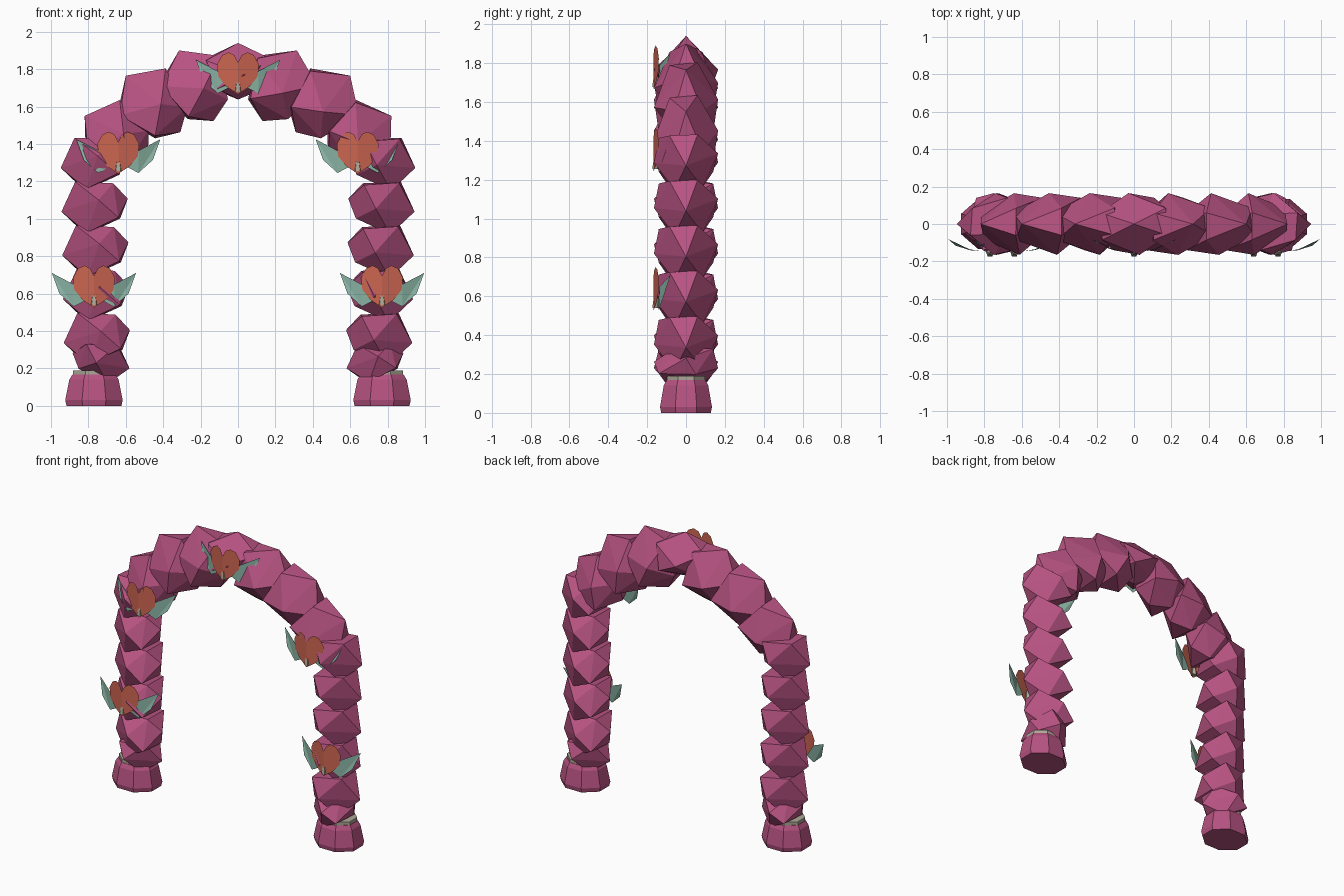
import bpy, bmesh, math
from mathutils import Vector, Matrix

cube = bpy.data.objects.get("Cube")
if cube:
    bpy.data.objects.remove(cube, do_unlink=True)


def material(name, rgb):
    m = bpy.data.materials.new(name)
    m.use_nodes = True
    m.diffuse_color = (*rgb, 1)
    bsdf = m.node_tree.nodes["Principled BSDF"]
    bsdf.inputs["Base Color"].default_value = (*rgb, 1)
    bsdf.inputs["Roughness"].default_value = 0.8
    return m


PINK = material("dusky pink", (0.47, 0.085, 0.22))
ORANGE = material("coral orange", (0.6, 0.13, 0.08))
TEAL = material("sage teal", (0.24, 0.43, 0.35))
BEIGE = material("stone beige", (0.42, 0.39, 0.31))


def finish(bm, name, mat):
    me = bpy.data.meshes.new(name)
    bm.to_mesh(me)
    bm.free()
    me.materials.append(mat)
    ob = bpy.data.objects.new(name, me)
    bpy.context.collection.objects.link(ob)
    return ob


# Faceted block, as (along arch, outward, depth); each side point is
# repeated by a half turn about the outward axis
SIDE = [(-.18, .09, .06), (-.03, -.03, .165), (.17, .08, .085),
        (.11, -.13, .14), (-.12, -.14, .05)]
BLOCK = [(0, .21, 0), (0, -.21, 0)] + SIDE + [(-t, r, -d) for t, r, d in SIDE]


def block(name, apex, angle, depth=1.0, length=1.0, turn=0.0):
    a = math.radians(angle)
    out = Vector((-math.sin(a), 0, math.cos(a)))
    along = Vector((math.cos(a), 0, math.sin(a)))
    centre = Vector((apex[0], 0, apex[1])) - out * .21 * depth
    spin = Matrix.Rotation(turn, 3, "Z")
    bm = bmesh.new()
    for t, r, d in BLOCK:
        p = centre + along * t * length + out * r * depth + Vector((0, d, 0))
        bm.verts.new(spin @ p)
    hull = bmesh.ops.convex_hull(bm, input=bm.verts)
    spare = {v for v in hull["geom_interior"] if isinstance(v, bmesh.types.BMVert)}
    bmesh.ops.delete(bm, geom=list(spare), context="VERTS")
    bmesh.ops.dissolve_limit(bm, angle_limit=.12, verts=bm.verts, edges=bm.edges)
    bmesh.ops.recalc_face_normals(bm, faces=bm.faces)
    finish(bm, name, PINK)


# Arch: crown block, then each half as a half turn of the other
block("crown_block", (0, 1.94), 0, .72)
for side, turn in (("right", 0), ("left", math.pi)):
    block(side + "_upper_block", (-.315, 1.90), 26, 1, 1, turn)
    block(side + "_shoulder_block", (-.6, 1.765), 44, 1, 1, turn)
    block(side + "_haunch_block", (-.82, 1.55), 58, .95, .95, turn)
    for i in range(5):
        block(f"{side}_column_block_{i + 1}", (-.948 + .004 * i, 1.272 - .234 * i),
              101, .86, .8, turn)
    block(side + "_foot_block", (-.58, .2), 255, .75, .6, turn)


# Pots with a rim
def turned(name, profile, mat, x):
    bm = bmesh.new()
    n = 8
    rings = []
    for r, z in profile:
        ring = []
        for k in range(n):
            a = math.tau * (k + .5) / n
            ring.append(bm.verts.new((x + r * 1.08 * math.cos(a), r * .94 * math.sin(a), z)))
        rings.append(ring)
    for lo, hi in zip(rings, rings[1:]):
        for k in range(n):
            j = (k + 1) % n
            bm.faces.new((lo[k], lo[j], hi[j], hi[k]))
    bm.faces.new(rings[0][::-1])
    bm.faces.new(rings[-1])
    finish(bm, name, mat)


for side, x in (("right", -.77), ("left", .77)):
    turned(side + "_pot", [(.147, 0), (.154, .03), (.132, .14), (.115, .168)], PINK, x)
    turned(side + "_pot_rim", [(.112, .16), (.112, .19)], BEIGE, x)


# Flowers: two petals, two folded leaves on each side, a pointed centre
def sheet(name, polys, mat, centre):
    bm = bmesh.new()
    for s in (1, -1):
        for poly in polys:
            vs = [bm.verts.new((centre[0] + s * x, y, centre[1] + z)) for x, y, z in poly]
            bm.faces.new(vs if s > 0 else vs[::-1])
    finish(bm, name, mat)


PETAL = [(0, -.12), (.06, -.08), (.105, -.025), (.112, .04),
         (.085, .09), (.05, .105), (.02, .09), (0, .05)]
TIP, BASE = (.225, -.08, .065), (.108, -.14, -.115)
LEAVES = [[BASE, TIP, (.11, -.135, .005)],
          [BASE, (.185, -.115, -.045), TIP],
          [(.05, -.145, -.085), BASE, (.11, -.135, .005)]]


def flower(name, x, z):
    petal = [(px, -.168 + .25 * px, pz) for px, pz in PETAL]
    sheet(name + "_petals", [petal], ORANGE, (x, z))
    sheet(name + "_leaves", LEAVES, TEAL, (x, z))
    bm = bmesh.new()
    bmesh.ops.create_cone(bm, cap_ends=True, segments=5, radius1=.022, radius2=.004,
                          depth=.1, matrix=Matrix.Translation((x, -.156, z - .055)))
    finish(bm, name + "_centre", BEIGE)


flower("crown_flower", 0, 1.785)
for side, s in (("right", -1), ("left", 1)):
    flower(side + "_upper_flower", s * .64, 1.36)
    flower(side + "_lower_flower", s * .77, .645)
